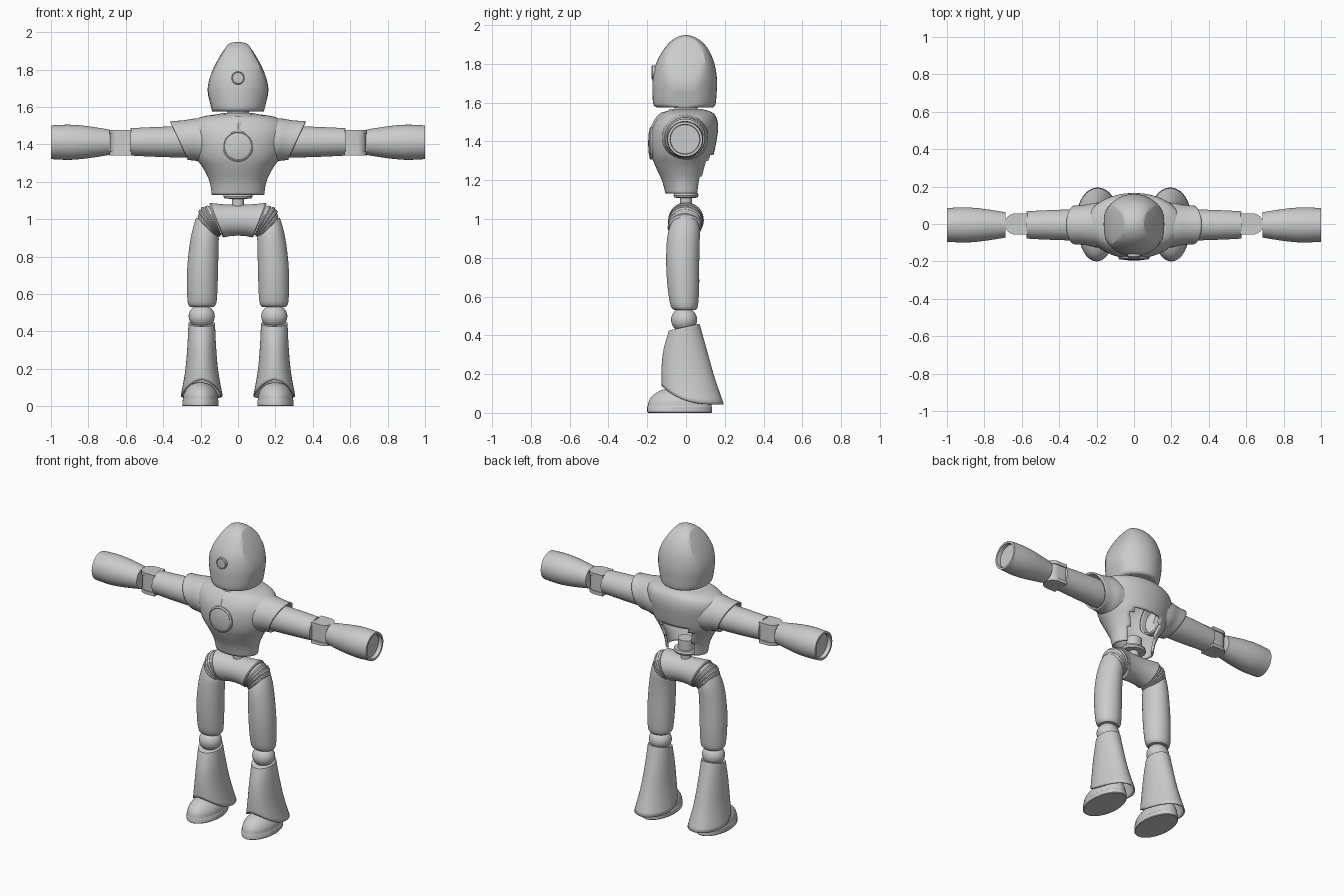
import bpy, bmesh, math
from mathutils import Vector, Matrix

if "Cube" in bpy.data.objects:
    bpy.data.objects.remove(bpy.data.objects["Cube"])

grey = bpy.data.materials.new("plain grey")
grey.diffuse_color = (0.6, 0.6, 0.6, 1)
grey.use_nodes = True
grey.node_tree.nodes["Principled BSDF"].inputs["Base Color"].default_value = grey.diffuse_color
N = 40


def finish(name, bm, thick=0, angle=35):
    bmesh.ops.recalc_face_normals(bm, faces=bm.faces)
    me = bpy.data.meshes.new(name)
    bm.to_mesh(me)
    bm.free()
    me.materials.append(grey)
    ob = bpy.data.objects.new(name, me)
    bpy.context.collection.objects.link(ob)
    if thick:
        mod = ob.modifiers.new("wall", 'SOLIDIFY')
        mod.thickness, mod.offset = thick, -1
    bpy.ops.object.select_all(action='DESELECT')
    bpy.context.view_layer.objects.active = ob
    ob.select_set(True)
    bpy.ops.object.shade_smooth_by_angle(angle=math.radians(angle))
    return ob


def ring(c, u, v, n=N):
    c, u, v = Vector(c), Vector(u), Vector(v)
    return [c + u * math.cos(a) + v * math.sin(a)
            for a in (2 * math.pi * i / n for i in range(n))]


def loft(rings, caps=(True, True)):
    bm = bmesh.new()
    rows = [[bm.verts.new(p) for p in r] for r in rings]
    n = len(rows[0])
    for a, b in zip(rows, rows[1:]):
        for i in range(n):
            j = (i + 1) % n
            bm.faces.new((a[i], a[j], b[j], b[i]))
    if caps[0]:
        bm.faces.new(rows[0])
    if caps[1]:
        bm.faces.new(rows[-1])
    return bm


def smooth_rows(rows, k=4):
    """Catmull-Rom refinement of a profile table."""
    out = []
    for i in range(len(rows) - 1):
        p = [rows[max(i - 1, 0)], rows[i], rows[i + 1], rows[min(i + 2, len(rows) - 1)]]
        for s in range(k):
            t = s / k
            out.append([0.5 * (2 * b + (c - a) * t + (2 * a - 5 * b + 4 * c - d) * t * t
                               + (3 * b - a - 3 * c + d) * t ** 3) for a, b, c, d in zip(*p)])
    return out + [list(rows[-1])]


def upright(rows, cx=0):
    """Rows are z, half width, front y, back y."""
    return [ring((cx, (f + b) / 2, z), (rx, 0, 0), (0, (b - f) / 2, 0)) for z, rx, f, b in rows]


def along_x(rows, s, z, y=-0.005):
    """Rows are x, radius, and shear of the end plane."""
    return [ring((s * x, y, z), (0, r, 0), (s * sh, 0, r)) for x, r, sh in rows]


# Head: egg with flattened sides
head = smooth_rows([(1.575, .135, -.15, .14), (1.59, .152, -.168, .152), (1.65, .165, -.173, .158),
                    (1.72, .172, -.172, .16), (1.80, .165, -.155, .147), (1.87, .135, -.118, .118),
                    (1.915, .092, -.08, .08), (1.94, .045, -.04, .04), (1.948, .008, -.008, .008)])
rings = upright(head)
for r in rings:
    for p in r:
        lim = .162 - 1.1 * max(0, p.z - 1.70) ** 1.6 - .25 * max(0, 1.67 - p.z) - 1.2 * p.y ** 2
        p.x = max(-lim, min(lim, p.x))
finish("head", loft(rings), angle=25)


def disc_y(name, z, y, profile):
    """Disc facing the front; profile is (radius, offset forward)."""
    finish(name, loft([ring((0, y - d, z), (r, 0, 0), (0, 0, r)) for r, d in profile]))


disc_y("forehead_stud", 1.755, -.16, [(.036, 0), (.036, .014), (.031, .018), (.029, .015), (.005, .016)])

# Neck with collar
finish("neck", loft(upright([(1.53, .075, -.075, .075), (1.56, .075, -.075, .075),
                             (1.56, .06, -.06, .06), (1.58, .06, -.06, .06)])))
finish("collar", loft(upright([(1.545, .11, -.10, .11), (1.562, .10, -.09, .10),
                               (1.568, .08, -.08, .08)])))

# Torso shell: open underneath, with an opening in the lower back
torso = smooth_rows([(1.13, .14, -.105, .085), (1.20, .152, -.125, .10), (1.27, .185, -.157, .122),
                     (1.33, .225, -.178, .142), (1.40, .248, -.186, .157), (1.47, .262, -.175, .166),
                     (1.52, .245, -.148, .158), (1.548, .19, -.12, .137), (1.562, .10, -.08, .10)])
bm = loft(upright(torso), (False, True))
hole = [f for f in bm.faces if f.calc_center_median().y > .03 and f.calc_center_median().z < 1.33
        and abs(f.calc_center_median().x) < .105]
bmesh.ops.delete(bm, geom=hole, context='FACES')
finish("torso", bm, .012)

# Chest disc and its stem
disc_y("chest_disc", 1.39, -.165, [(.084, 0), (.084, .018), (.076, .024), (.072, .022),
                                   (.05, .028), (.01, .03)])
stem = [ring((0, y, z), (w, 0, 0), (0, .012, 0), 4) for z, y, w in
        ((1.455, -.178, .024), (1.51, -.152, .022), (1.53, -.138, .034), (1.552, -.112, .036))]
finish("chest_stem", loft(stem))

# Waist
finish("waist", loft(upright([(1.06, .032, -.03, .03), (1.108, .032, -.03, .03), (1.11, .072, -.06, .06),
                              (1.122, .078, -.065, .065), (1.135, .075, -.06, .06),
                              (1.135, .05, -.045, .045), (1.2, .05, -.045, .045)])))

# Pelvis: barrel lying across with slanted ends
finish("pelvis", loft([ring((x, 0, .994), (0, r, 0), (sh, 0, r)) for x, r, sh in
                       ((-.118, .088, -.036), (-.112, .092, -.036), (-.06, .085, -.015), (0, .082, 0),
                        (.06, .085, .015), (.112, .092, .036), (.118, .088, .036))]))

for s, side in ((1, "left"), (-1, "right")):
    # Shoulder cuff with a slanted open end
    rows = smooth_rows([(.15, .12, .01), (.21, .118, .02), (.26, .108, .035), (.315, .104, .047)])
    finish(side + "_shoulder", loft(along_x(rows, s, 1.42), (False, False)), .01)
    # Upper arm
    rows = smooth_rows([(.22, .078, 0), (.30, .083, 0), (.40, .081, 0), (.50, .077, 0), (.575, .073, 0)])
    finish(side + "_upper_arm", loft(along_x(rows, s, 1.413)))

    # Elbow: rounded plates above and below a narrower hinge block
    def elbow(name, z0, z1, r):
        pts = [(.635 + r * math.cos(a), r * math.sin(a)) for a in
               (math.pi * (i / 16 - .5) for i in range(17))] + [(.57, r), (.57, -r)]
        finish(name, loft([[Vector((s * x, y, z)) for x, y in pts] for z in (z0, z1)]))
    elbow(side + "_elbow_top", 1.455, 1.477, .056)
    elbow(side + "_elbow_bottom", 1.34, 1.362, .056)
    elbow(side + "_elbow_hinge", 1.36, 1.457, .05)
    # Forearm with a recessed end
    rows = smooth_rows([(.688, .068, 0), (.75, .078, 0), (.83, .089, 0), (.91, .094, 0), (1.0, .09, 0)])
    rows += [(1.0, .077, 0), (.975, .075, 0)]
    finish(side + "_forearm", loft(along_x(rows, s, 1.411)))

    # Ribbed hip fanning from the pelvis end down to the thigh
    rings = []
    for i in range(13):
        t = i / 12
        top = Vector((.152, 0, 1.072)).lerp(Vector((.215, 0, 1.0)), t)
        top += Vector((.018, 0, .018)) * math.sin(math.pi * t)
        low = Vector((.088, 0, .915)).lerp(Vector((.11, 0, .90)), t)
        k = .95 if i % 3 == 0 else 1.02
        c, u = (top + low) / 2, (top - low) / 2 * k
        rings.append(ring((s * c.x, -.008 * t, c.z), (s * u.x, 0, u.z), (0, .086 * k, 0)))
    finish(side + "_hip", loft(rings), angle=15)

    # Thigh: rows are z, centre x, half width, front y, back y, slant
    rows = smooth_rows([(.53, .193, .062, -.06, .05, 0), (.555, .192, .077, -.08, .062, 0),
                        (.65, .191, .082, -.095, .068, 0), (.76, .188, .082, -.102, .068, 0),
                        (.87, .18, .076, -.10, .07, .01), (.93, .171, .068, -.092, .072, .03),
                        (.965, .165, .057, -.08, .068, .045)])
    finish(side + "_thigh", loft([ring((s * x, (f + b) / 2, z), (s * w, 0, sl), (0, (b - f) / 2, 0))
                                  for z, x, w, f, b, sl in rows]))
    # Knee ball
    bm = bmesh.new()
    bmesh.ops.create_uvsphere(bm, u_segments=32, v_segments=16, radius=1,
                              matrix=Matrix.Translation((s * .194, -.01, .48))
                              @ Matrix.Diagonal((.07, .067, .064, 1)))
    finish(side + "_knee", bm)

    # Flared shin, hem rising over the foot
    rings = []
    for t, rx, f, b in smooth_rows([(0, .071, -.088, .07), (.33, .077, -.115, .108),
                                    (.67, .089, -.126, .148), (1, .112, -.126, .195)]):
        r = ring((s * .194, (f + b) / 2, 0), (rx, 0, 0), (0, (b - f) / 2, 0))
        for p in r:
            q = max(0.0, min(1.0, (p.y - f) / (b - f)))
            p.z = (.425 + .035 * q) * (1 - t) + (.045 + .095 * (1 - q) ** 3.2) * t
        rings.append(r)
    finish(side + "_shin", loft(rings, (True, False)), .008)

    # Shoe with a thin sole edge
    rows = [(0, .094, -.195, .13), (.004, .097, -.2, .135), (.03, .097, -.2, .135)]
    rows += smooth_rows([(.034, .094, -.198, .132), (.065, .09, -.19, .125), (.095, .074, -.165, .11),
                         (.118, .048, -.125, .08), (.128, .012, -.08, .03)])
    finish(side + "_shoe", loft(upright(rows, s * .2)))
